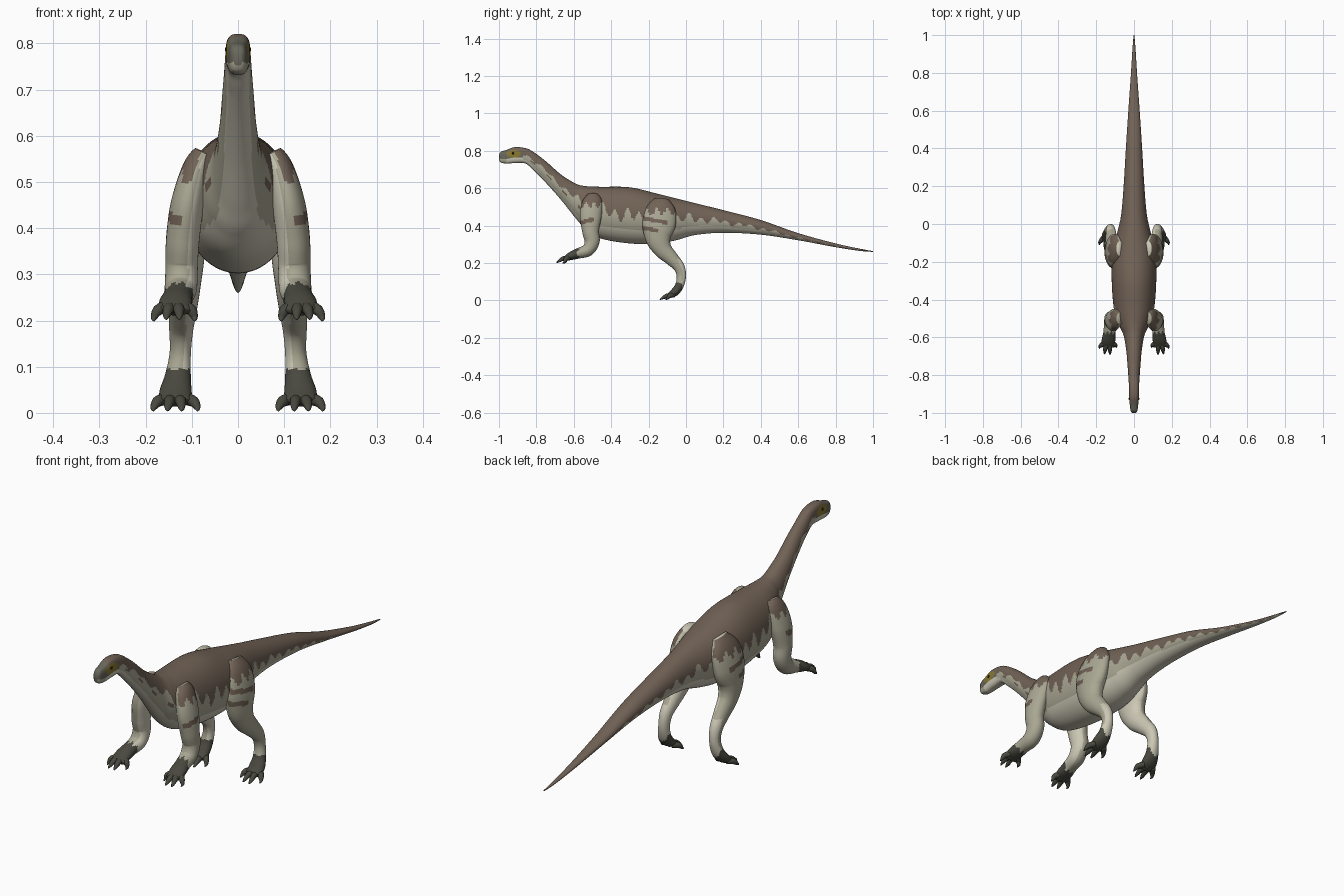
import bpy, bmesh, math
from mathutils import Vector

if "Cube" in bpy.data.objects:
    bpy.data.objects.remove(bpy.data.objects["Cube"])

# flat colours
COLOURS = [("back_brown", (0.165, 0.122, 0.092)), ("side_sage", (0.40, 0.385, 0.29)),
           ("belly_cream", (0.60, 0.575, 0.46)), ("foot_dark", (0.065, 0.065, 0.05)),
           ("eye_patch_yellow", (0.25, 0.19, 0.03)), ("snout_grey", (0.14, 0.135, 0.105)),
           ("eye_black", (0.012, 0.01, 0.008))]
BROWN, SAGE, CREAM, DARK, YELLOW, GREY, BLACK = range(7)
MATS = []
for name, c in COLOURS:
    m = bpy.data.materials.new(name)
    m.diffuse_color = (*c, 1)
    m.use_nodes = True
    m.node_tree.nodes["Principled BSDF"].inputs["Base Color"].default_value = m.diffuse_color
    MATS.append(m)


def spline(pts, step):
    """Catmull-Rom through tuples; spacing measured on the first three values."""
    out = []
    for i in range(len(pts) - 1):
        p0, p1, p2, p3 = pts[max(i - 1, 0)], pts[i], pts[i + 1], pts[min(i + 2, len(pts) - 1)]
        n = max(3, round(math.dist(p1[:3], p2[:3]) / step))
        for k in range(n):
            t = k / n
            out.append([b + 0.5 * t * (c - a + t * (2 * a - 5 * b + 4 * c - d + t * (3 * (b - c) + d - a)))
                        for a, b, c, d in zip(p0, p1, p2, p3)])
    out.append(list(pts[-1]))
    return out


def skin(bm, rings):
    """Join rings of points into a closed skin."""
    vs = [[bm.verts.new(p) for p in r] for r in rings]
    n = len(vs[0])
    for a, b in zip(vs, vs[1:]):
        for j in range(n):
            bm.faces.new((a[j], a[(j + 1) % n], b[(j + 1) % n], b[j]))
    bm.faces.new(vs[0])
    bm.faces.new(vs[-1])


def tube(bm, pts, step, sides):
    """Limb through (x, y, z, side radius, front radius)."""
    s = spline(pts, step)
    rings = []
    for i, p in enumerate(s):
        t = (Vector(s[min(i + 1, len(s) - 1)][:3]) - Vector(s[max(i - 1, 0)][:3])).normalized()
        u = (Vector((1, 0, 0)) - t * t.x).normalized()
        v = t.cross(u)
        rings.append([Vector(p[:3]) + u * p[3] * math.cos(a) + v * p[4] * math.sin(a)
                      for a in (2 * math.pi * j / sides for j in range(sides))])
    skin(bm, rings)


def finish(bm, name, rule):
    """Turn the bmesh into a smooth object, coloured face by face."""
    bmesh.ops.recalc_face_normals(bm, faces=bm.faces)
    me = bpy.data.meshes.new(name)
    bm.to_mesh(me)
    bm.free()
    for m in MATS:
        me.materials.append(m)
    for p in me.polygons:
        p.use_smooth = True
        p.material_index = rule(p.center, p.normal)
    ob = bpy.data.objects.new(name, me)
    bpy.context.collection.objects.link(ob)
    return ob


# body: head, neck, trunk and tail in one skin (y, top, bottom, half width)
BODY = [(-1.0, .778, .752, .009), (-.99, .795, .738, .017), (-.96, .805, .732, .022),
        (-.915, .82, .735, .026), (-.86, .815, .733, .027), (-.82, .797, .70, .029),
        (-.75, .745, .63, .034), (-.67, .675, .54, .041), (-.59, .625, .44, .055),
        (-.54, .612, .385, .078), (-.46, .608, .333, .105), (-.3, .605, .305, .118),
        (-.15, .57, .305, .113), (-.05, .545, .323, .09), (.05, .52, .35, .068),
        (.2, .483, .362, .055), (.4, .43, .352, .043), (.6, .36, .322, .03),
        (.8, .305, .285, .016), (.93, .277, .265, .008), (1.0, .264, .26, .002)]
sections = spline(BODY, .006)
rings = []
for y, top, bot, w in sections:
    e = 2 / 3 if y < -.87 else 2 / (2 + max(0, min(1, (-.8 - y) / .07)))
    zc, h = (top + bot) / 2, (top - bot) / 2
    ring = []
    for j in range(72):
        c, s = math.cos(math.tau * j / 72), math.sin(math.tau * j / 72)
        ring.append((math.copysign(abs(c) ** e, c) * w, y, zc + math.copysign(abs(s) ** e, s) * h))
    rings.append(ring)
bm = bmesh.new()
skin(bm, rings)


def lerp(y, table):
    for (a, va), (b, vb) in zip(table, table[1:]):
        if y <= b:
            return va + (vb - va) * max(0, (y - a) / (b - a))
    return table[-1][1]


TOP = [(s[0], s[1]) for s in sections]
BOT = [(s[0], s[2]) for s in sections]
EDGE = [(-1, .1), (-.8, .1), (-.6, .15), (-.45, .1), (-.3, -.05), (-.1, .1), (.1, .0), (.4, -.15), (.8, -.5), (1, -.7)]
PALE = [(-1, -.45), (-.8, -.6), (-.55, -.75), (-.45, -.5), (-.1, -.5), (.1, -.4), (1, -.8)]


def body_rule(c, n):
    top, bot = lerp(c.y, TOP), lerp(c.y, BOT)
    v = (2 * c.z - top - bot) / (top - bot + 1e-6)
    if c.y < -.87:
        if abs(c.x) > .012 and ((c.y + .922) / .04) ** 2 + ((c.z - .784) / .02) ** 2 < 1:
            return YELLOW
        if v < -.35:
            return CREAM if c.y > -.96 else SAGE
        return GREY if c.y < -.94 or v < .3 else BROWN
    amp = 1 if c.y > -.6 else .6
    jag = amp * (.2 * math.sin(c.y * math.tau / .066) + .1 * math.sin(c.y * 41 + 1))
    if v > lerp(c.y, EDGE) + jag:
        return BROWN
    # loose spots along the neck
    if c.y < -.55 and -.3 < v < -.1 and math.sin(c.y * 75) > .6:
        return BROWN
    return CREAM if v < lerp(c.y, PALE) else SAGE


finish(bm, "body", body_rule)

ARM = [(.075, -.50, .565, .02, .03), (.09, -.50, .53, .03, .052), (.11, -.51, .45, .036, .058),
       (.12, -.51, .37, .036, .045), (.122, -.502, .315, .035, .04), (.124, -.525, .27, .035, .034),
       (.13, -.575, .252, .032, .028), (.135, -.615, .238, .036, .022), (.137, -.65, .222, .034, .012)]
LEG = [(.075, -.13, .54, .02, .04), (.095, -.135, .49, .034, .08), (.11, -.145, .41, .042, .09),
       (.115, -.148, .335, .042, .07), (.118, -.125, .275, .037, .05), (.12, -.078, .225, .031, .038),
       (.123, -.038, .18, .026, .03), (.125, -.025, .13, .023, .025), (.13, -.035, .08, .028, .023),
       (.135, -.06, .045, .035, .022), (.136, -.09, .026, .034, .014)]
FINGERS = [(.094, -.655, .2), (.127, -.692, .203), (.155, -.69, .203), (.182, -.66, .2)]
TOES = [(.088, -.108, .005), (.122, -.138, .005), (.152, -.14, .005), (.183, -.11, .005)]


def digits(bm, base, tips, side):
    """Tapered clawed digits spreading from the paw."""
    for x, y, z in tips:
        bx = .135 + (x - .136) * .45
        pts = [(bx, base[0], base[1], .013, .013),
               ((bx + x) / 2 + (x - .136) * .1, (base[0] + y) / 2, (base[1] + z) / 2 + .007, .012, .012),
               (x, y + .01, z + .006, .007, .006), (x, y, z, .002, .002)]
        tube(bm, [(p[0] * side, *p[1:]) for p in pts], .006, 12)


for side, label in ((1, "right"), (-1, "left")):
    def arm_rule(c, n):
        if c.y < -.575 + .008 * math.sin(c.x * 300) and c.z < .3:
            return DARK
        out = n.x * side
        if out > -.1 and c.z > .51 + .015 * math.sin(c.y * 150):
            return BROWN
        if out > .2 and abs(c.z - .43 - .25 * (c.y + .51)) < .012 and c.y < -.49:
            return BROWN
        return CREAM if out < -.45 else SAGE

    def leg_rule(c, n):
        if c.z < .095 - .5 * (c.y + .035) * (c.y > -.035) and c.y < -.02:
            return DARK
        out = n.x * side
        if out > -.1 and c.z > .475 + .02 * math.sin(c.y * 110):
            return BROWN
        for z0, y1 in ((.425, -.1), (.372, -.15)):
            if out > 0 and abs(c.z - z0 + .2 * (c.y + .15)) < .011 and c.y < y1:
                return BROWN
        return CREAM if out < -.3 or c.z < .22 and n.y > .3 else SAGE

    # front limb with hand
    bm = bmesh.new()
    tube(bm, [(p[0] * side, *p[1:]) for p in ARM], .006, 36)
    digits(bm, (-.625, .23), FINGERS, side)
    finish(bm, "front_limb_" + label, arm_rule)

    # hind limb with foot
    bm = bmesh.new()
    tube(bm, [(p[0] * side, *p[1:]) for p in LEG], .006, 36)
    digits(bm, (-.065, .03), TOES, side)
    finish(bm, "hind_limb_" + label, leg_rule)

    # eye
    bm = bmesh.new()
    bmesh.ops.create_uvsphere(bm, u_segments=16, v_segments=10, radius=.007)
    bmesh.ops.translate(bm, verts=bm.verts, vec=(side * .0215, -.925, .787))
    finish(bm, "eye_" + label, lambda c, n: BLACK)
